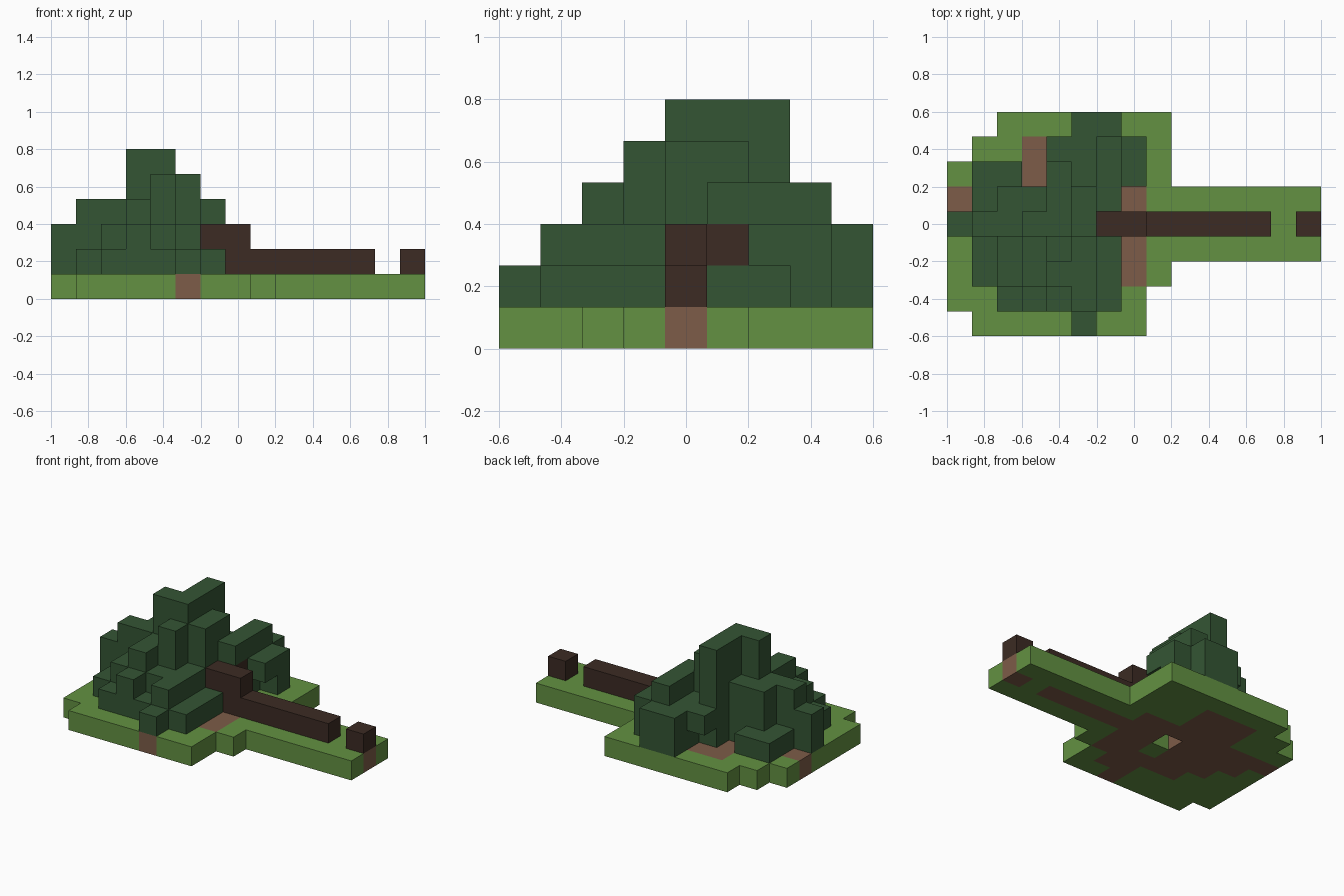
import bpy
import bmesh
from mathutils import Vector

cube = bpy.data.objects.get("Cube")
if cube:
    bpy.data.objects.remove(cube)

S = 2 / 15                        # block size
ORIGIN = Vector((-1.0, -0.6, 0.0))


def material(name, rgb):
    mat = bpy.data.materials.new(name)
    mat.use_nodes = True
    colour = (*rgb, 1.0)
    mat.diffuse_color = colour
    bsdf = next(n for n in mat.node_tree.nodes if n.type == "BSDF_PRINCIPLED")
    bsdf.inputs["Base Color"].default_value = colour
    return mat


GRASS = material("grass green", (0.125, 0.283, 0.054))
DIRT = material("dirt brown", (0.205, 0.107, 0.065))
LEAF = material("leaf green", (0.034, 0.091, 0.034))
BARK = material("bark brown", (0.045, 0.024, 0.017))


def block_shape(name, cells, materials):
    """Build the outer skin of a set of blocks; cells maps block -> material index."""
    bm = bmesh.new()
    for cell, index in cells.items():
        for axis in range(3):
            for side in (0, 1):
                neighbour = list(cell)
                neighbour[axis] += 2 * side - 1
                if tuple(neighbour) in cells:
                    continue
                u, v = (axis + 1) % 3, (axis + 2) % 3
                corners = []
                for du, dv in ((0, 0), (1, 0), (1, 1), (0, 1)):
                    p = Vector(cell)
                    p[axis] += side
                    p[u] += du
                    p[v] += dv
                    corners.append(bm.verts.new(p * S + ORIGIN))
                if side == 0:
                    corners.reverse()
                bm.faces.new(corners).material_index = index
    bmesh.ops.remove_doubles(bm, verts=bm.verts, dist=S / 100)
    mesh = bpy.data.meshes.new(name)
    bm.to_mesh(mesh)
    bm.free()
    for mat in materials:
        mesh.materials.append(mat)
    obj = bpy.data.objects.new(name, mesh)
    bpy.context.collection.objects.link(obj)
    return obj


# Ground plan, front row first: g grass, d dirt
GROUND = [
    ".ggggdgg",
    "gggggddg",
    "gggdddddg",
    "ggdddgddggggggg",
    "gdddd.dddddddgd",
    "ddddddddggggggg",
    "gggdddggg",
    ".ggdddggg",
    "..ggggggg",
]
ground = {(i, j, 0): int(c == "d")
          for j, row in enumerate(GROUND) for i, c in enumerate(row) if c != "."}
block_shape("ground", ground, [GRASS, DIRT])

# Fallen trunk: long log, raised root end and a side branch
trunk = {(i, 4, 1): 0 for i in range(6, 13)}
trunk.update({(6, 4, 2): 0, (7, 4, 2): 0, (6, 5, 2): 0})
block_shape("fallen_trunk", trunk, [BARK])
block_shape("stump", {(14, 4, 1): 0}, [BARK])

# Leaf crown: top level of each column, front row first
CROWN = [
    ".....2..",
    "..23232.",
    ".234332.",
    ".234532.",
    "344665..",
    ".244654.",
    ".22.6343",
    "....3343",
    ".....33.",
]
leaves = {(i, j, k): 0
          for j, row in enumerate(CROWN) for i, c in enumerate(row) if c != "."
          for k in range(1, int(c))}
# Gaps under the overhanging leaves and around the branch
for gap in ((4, 7, 1), (7, 6, 1), (6, 5, 2)):
    leaves.pop(gap)
block_shape("leaf_crown", leaves, [LEAF])
